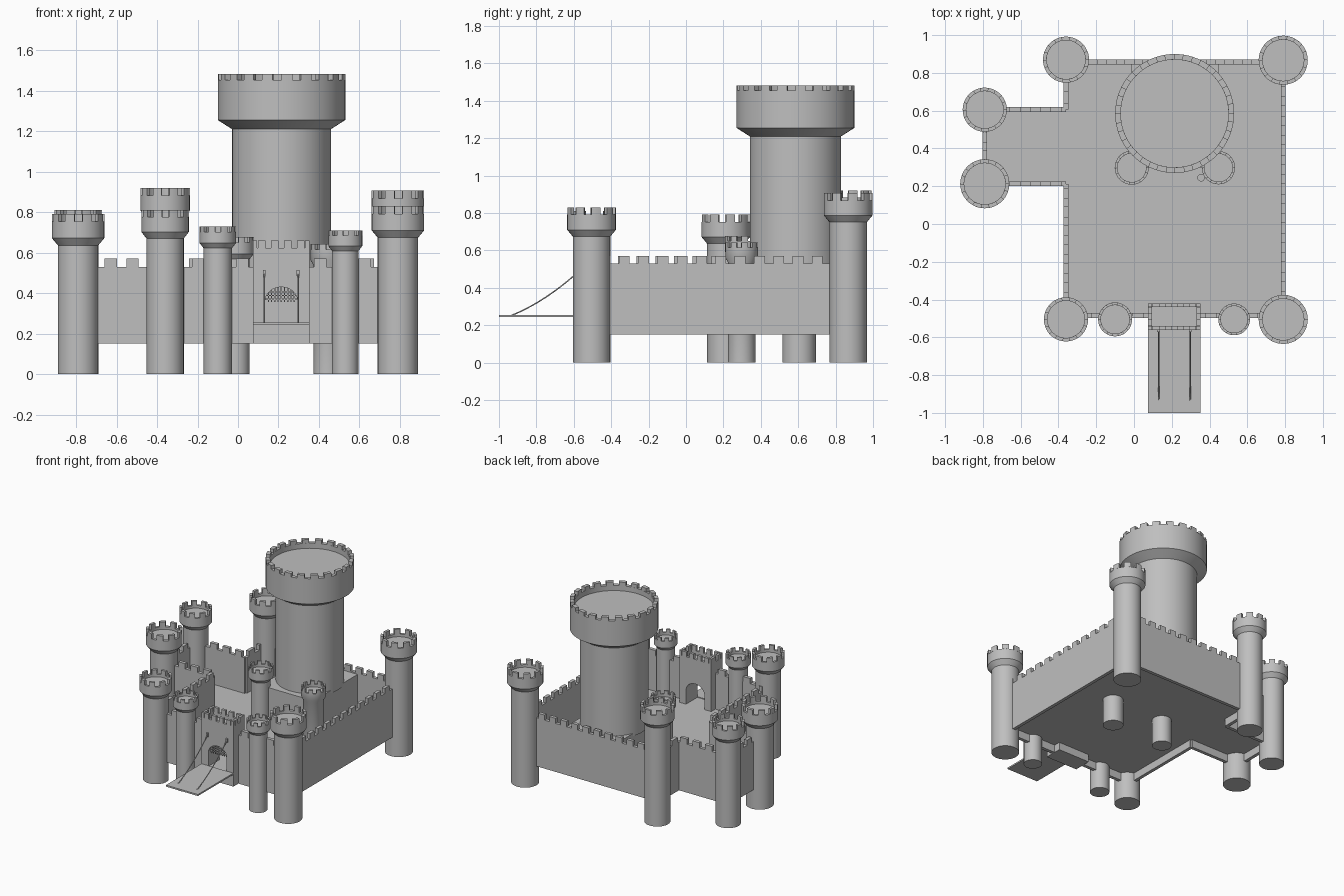
import bpy, bmesh, math
from mathutils import Vector

if "Cube" in bpy.data.objects:
    bpy.data.objects.remove(bpy.data.objects["Cube"])

stone = bpy.data.materials.new("grey stone")
stone.use_nodes = True
GREY = (0.52, 0.52, 0.52, 1)
stone.diffuse_color = GREY
stone.node_tree.nodes["Principled BSDF"].inputs["Base Color"].default_value = GREY


def finish(bm, name, smooth=False):
    bmesh.ops.recalc_face_normals(bm, faces=bm.faces)
    mesh = bpy.data.meshes.new(name)
    bm.to_mesh(mesh)
    bm.free()
    mesh.materials.append(stone)
    obj = bpy.data.objects.new(name, mesh)
    bpy.context.collection.objects.link(obj)
    if smooth:
        bpy.ops.object.select_all(action='DESELECT')
        obj.select_set(True)
        bpy.context.view_layer.objects.active = obj
        bpy.ops.object.shade_smooth_by_angle(angle=math.radians(30))
    return obj


def prism(bm, points, offset):
    """Extrude a planar outline by an offset vector."""
    face = bm.faces.new([bm.verts.new(p) for p in points])
    new = bmesh.ops.extrude_face_region(bm, geom=[face], use_keep_orig=True)["geom"]
    verts = [g for g in new if isinstance(g, bmesh.types.BMVert)]
    bmesh.ops.translate(bm, verts=verts, vec=offset)


def box(bm, x0, x1, y0, y1, z0, z1):
    prism(bm, [(x0, y0, z0), (x1, y0, z0), (x1, y1, z0), (x0, y1, z0)], (0, 0, z1 - z0))


def tower(name, x, y, head_r, body_r, top, base=0, head_h=None, taper=None,
          merlon_h=None, wall=None, floor_drop=0.02, merlons=9, sides=36):
    head_h = head_h or head_r * 1.2
    taper = taper or head_r * 0.28
    merlon_h = merlon_h or head_r * 0.3
    wall = wall or head_r * 0.16
    notch, inner = top - merlon_h, head_r - wall
    profile = [(body_r, base), (body_r, top - head_h), (head_r, top - head_h + taper),
               (head_r, notch), (inner, notch), (inner, notch - floor_drop)]
    bm = bmesh.new()

    def at(r, a, z):
        return (x + r * math.cos(a), y + r * math.sin(a), z)

    # Turned body, head and sunken floor
    rings = [[bm.verts.new(at(r, math.tau * i / sides, z)) for i in range(sides)]
             for r, z in profile]
    for low, high in zip(rings, rings[1:]):
        for i in range(sides):
            j = (i + 1) % sides
            bm.faces.new((low[i], low[j], high[j], high[i]))
    bm.faces.new(rings[0][::-1])
    bm.faces.new(rings[-1])
    # Curved merlons
    pitch = math.tau / merlons
    for k in range(merlons):
        arc = [pitch * (k + 0.55 * s / 3) for s in range(4)]
        outline = [at(head_r, a, notch) for a in arc] + [at(inner, a, notch) for a in arc[::-1]]
        prism(bm, outline, (0, 0, merlon_h))
    return finish(bm, name, True)


def battlement(bm, a, b, z0, notch, top, thick, pitch):
    """Straight wall from a to b, with evenly spaced merlons."""
    a, b = Vector(a), Vector(b)
    run = b - a
    along = run.normalized()
    side = Vector((-along.y, along.x)) * thick / 2

    def block(s, e, low, high):
        p, q = a + along * s, a + along * e
        pts = [p - side, q - side, q + side, p + side]
        prism(bm, [(v.x, v.y, low) for v in pts], (0, 0, high - low))

    block(0, run.length, z0, notch)
    count = max(1, round(run.length / pitch))
    step = run.length / count
    for i in range(count):
        block(step * (i + 0.22), step * (i + 0.78), notch, top)


# Outer towers
tower("north_west_tower", -0.36, 0.87, 0.122, 0.093, 0.92)
tower("north_east_tower", 0.79, 0.867, 0.13, 0.10, 0.907)
tower("west_bay_back_tower", -0.79, 0.605, 0.117, 0.09, 0.81)
tower("west_bay_front_tower", -0.79, 0.213, 0.13, 0.10, 0.792)
tower("south_west_tower", -0.36, -0.505, 0.117, 0.092, 0.81)
tower("south_east_tower", 0.79, -0.505, 0.13, 0.10, 0.83)
tower("gate_right_tower", -0.10, -0.505, 0.09, 0.07, 0.73)
tower("gate_left_tower", 0.53, -0.505, 0.084, 0.066, 0.71)

# Inner towers and the great keep on its terrace
tower("inner_right_tower", -0.012, 0.298, 0.09, 0.07, 0.677)
tower("inner_left_tower", 0.447, 0.298, 0.088, 0.074, 0.643)
tower("keep", 0.215, 0.585, 0.315, 0.244, 1.482, base=0.5, head_h=0.272, taper=0.045,
      merlon_h=0.028, wall=0.03, floor_drop=0.04, merlons=20, sides=60)
bm = bmesh.new()
box(bm, -0.012, 0.447, 0.298, 0.855, 0.22, 0.52)
finish(bm, "keep_terrace")
bm = bmesh.new()
bmesh.ops.create_cone(bm, cap_ends=True, segments=16, radius1=0.02, radius2=0.02, depth=0.07)
bmesh.ops.translate(bm, verts=bm.verts, vec=(0.355, 0.245, 0.285))
finish(bm, "courtyard_post", True)

# Curtain walls around the courtyard, open at the gatehouse
GX0, GX1, GY0, GY1 = 0.075, 0.352, -0.56, -0.42
route = [(GX1, -0.485), (0.79, -0.485), (0.79, 0.857), (-0.36, 0.857), (-0.36, 0.607),
         (-0.79, 0.607), (-0.79, 0.213), (-0.36, 0.213), (-0.36, -0.485), (GX0, -0.485)]
bm = bmesh.new()
for a, b in zip(route, route[1:]):
    battlement(bm, a, b, 0.15, 0.53, 0.57, 0.026, 0.1)
finish(bm, "curtain_walls")

# Courtyard floor
bm = bmesh.new()
prism(bm, [(x, y, 0.21) for x, y in route[1:-1]], (0, 0, 0.04))
finish(bm, "courtyard_floor")

# Gatehouse with an arched passage
CX, HALF, SPRING, RISE = 0.214, 0.08, 0.36, 0.07
bm = bmesh.new()
box(bm, GX0, GX1, GY0, GY1, 0.15, 0.25)
arch = [(CX - HALF * math.cos(math.pi * i / 16), SPRING + RISE * math.sin(math.pi * i / 16))
        for i in range(17)]
outline = ([(GX0, 0.25), (CX - HALF, 0.25)] + arch
           + [(CX + HALF, 0.25), (GX1, 0.25), (GX1, 0.59), (GX0, 0.59)])
prism(bm, [(x, GY0, z) for x, z in outline], (0, GY1 - GY0, 0))
T = 0.01
corners = [(GX0 + T, GY0 + T), (GX1 - T, GY0 + T), (GX1 - T, GY1 - T), (GX0 + T, GY1 - T)]
for i in range(4):
    battlement(bm, corners[i], corners[(i + 1) % 4], 0.59, 0.622, 0.66, 2 * T, 0.06)
for x, y in corners:
    box(bm, x - T, x + T, y - T, y + T, 0.59, 0.66)
finish(bm, "gatehouse")

# Raised portcullis in the arch
bm = bmesh.new()
B = 0.003
for i in range(-4, 5):
    x = CX + i * HALF / 5
    crown = SPRING + RISE * math.sqrt(1 - (i / 5) ** 2)
    box(bm, x - B, x + B, -0.54 - B, -0.54 + B, 0.355, crown)
for z in (0.37, 0.388, 0.406):
    w = HALF * math.sqrt(1 - ((z - SPRING) / RISE) ** 2)
    box(bm, CX - w, CX + w, -0.54 - B, -0.54 + B, z - B, z + B)
finish(bm, "portcullis")

# Drawbridge and its sagging chains
bm = bmesh.new()
box(bm, GX0, GX1, -1.0, GY0, 0.244, 0.256)
finish(bm, "drawbridge")
for side, x in (("right", 0.13), ("left", 0.297)):
    curve = bpy.data.curves.new(side + "_chain", 'CURVE')
    curve.dimensions = '3D'
    curve.bevel_depth = 0.004
    curve.bevel_resolution = 1
    curve.materials.append(stone)
    spline = curve.splines.new('POLY')
    spline.points.add(10)
    for i, p in enumerate(spline.points):
        t = i / 10
        p.co = (x, -0.56 - 0.38 * t, 0.5 - 0.25 * t - 0.1 * t * (1 - t), 1)
    bpy.context.collection.objects.link(bpy.data.objects.new(side + "_chain", curve))
    bm = bmesh.new()
    box(bm, x - 0.007, x + 0.007, GY0 - 0.012, GY0, 0.485, 0.515)
    finish(bm, side + "_chain_anchor")
